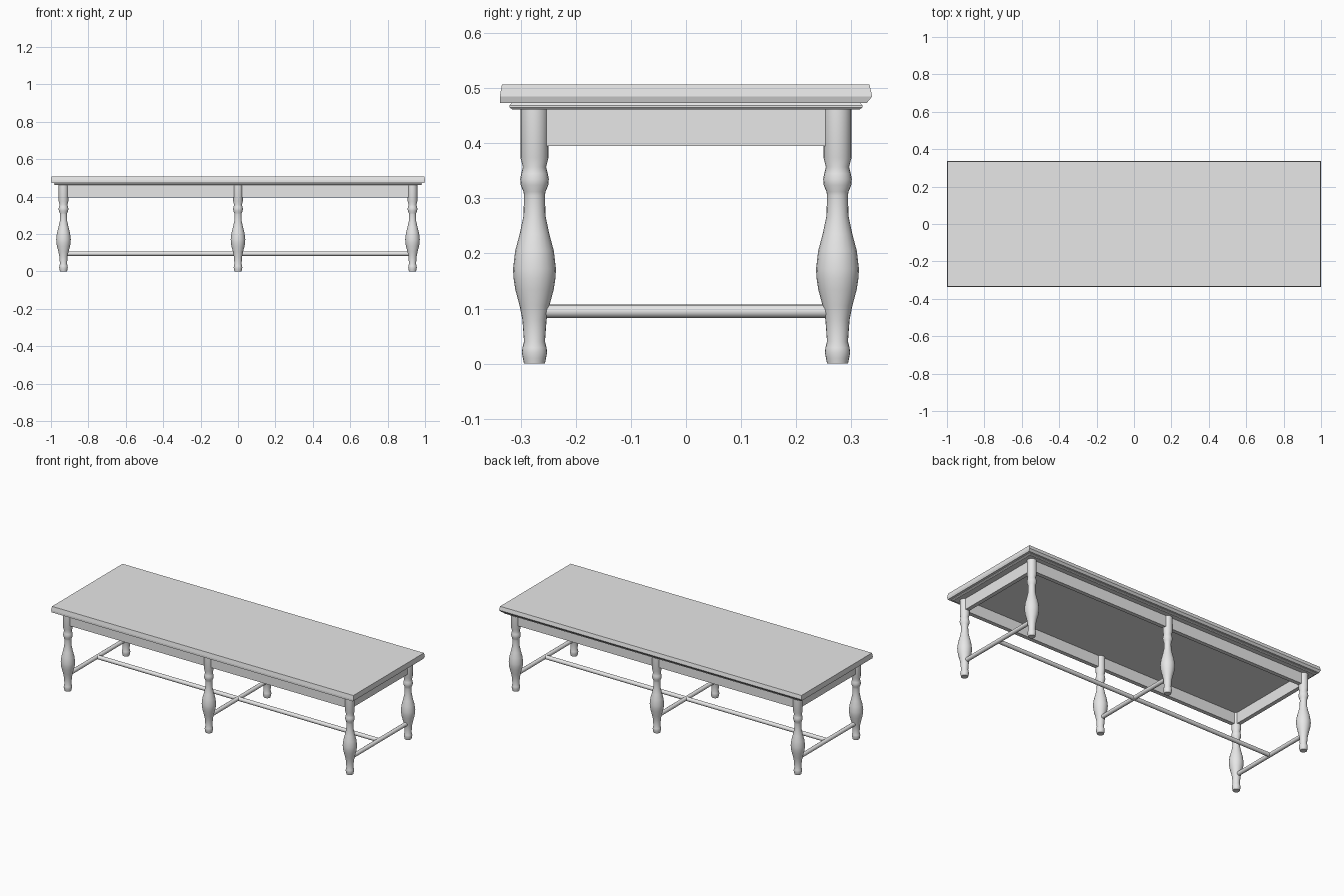
import bpy, bmesh, math
from mathutils import Matrix

if "Cube" in bpy.data.objects:
    bpy.data.objects.remove(bpy.data.objects["Cube"])

mat = bpy.data.materials.new("light grey")
mat.diffuse_color = (0.8, 0.8, 0.8, 1)
mat.use_nodes = True
mat.node_tree.nodes["Principled BSDF"].inputs["Base Color"].default_value = mat.diffuse_color

LEG_X, LEG_Y = 0.933, 0.275


def finish(name, bm, smooth=False):
    bmesh.ops.recalc_face_normals(bm, faces=bm.faces)
    me = bpy.data.meshes.new(name)
    bm.to_mesh(me)
    bm.free()
    me.materials.append(mat)
    ob = bpy.data.objects.new(name, me)
    bpy.context.collection.objects.link(ob)
    if smooth:
        bpy.ops.object.select_all(action='DESELECT')
        ob.select_set(True)
        bpy.context.view_layer.objects.active = ob
        bpy.ops.object.shade_smooth_by_angle(angle=math.radians(40))
    return ob


def loft(bm, rings):
    """Skin a stack of equal-sized point rings and cap both ends."""
    loops = [[bm.verts.new(p) for p in r] for r in rings]
    n = len(loops[0])
    for a, b in zip(loops, loops[1:]):
        for i in range(n):
            j = (i + 1) % n
            bm.faces.new((a[i], a[j], b[j], b[i]))
    bm.faces.new(loops[0])
    bm.faces.new(loops[-1])


def slab(name, layers):
    """Rectangular board with a moulded edge: layers of (z, half x, front y, back y)."""
    bm = bmesh.new()
    loft(bm, [[(-x, f, z), (x, f, z), (x, b, z), (-x, b, z)] for z, x, f, b in layers])
    return finish(name, bm)


def turned(name, profile, x, y, sides=20):
    bm = bmesh.new()
    loft(bm, [[(x + r * math.cos(t), y + r * math.sin(t), z)
               for t in (2 * math.pi * k / sides for k in range(sides))]
              for z, r in profile])
    return finish(name, bm, True)


def rod(name, length, x, axis):
    bm = bmesh.new()
    rot = Matrix.Rotation(math.pi / 2, 4, 'Y' if axis == 'x' else 'X')
    bmesh.ops.create_cone(bm, cap_ends=True, segments=16, radius1=0.012, radius2=0.012,
                          depth=length, matrix=Matrix.Translation((x, 0, 0.095)) @ rot)
    return finish(name, bm, True)


def board(name, size, loc):
    bm = bmesh.new()
    bmesh.ops.create_cube(bm, size=1, matrix=Matrix.Translation(loc) @ Matrix.Diagonal((*size, 1)))
    return finish(name, bm)


# Table top and the moulding under it
slab("table_top", [(0.473, 0.996, -0.338, 0.328), (0.485, 1.0, -0.338, 0.338),
                   (0.507, 0.997, -0.334, 0.333)])
slab("under_moulding", [(0.461, 0.980, -0.315, 0.315), (0.465, 0.984, -0.320, 0.320),
                        (0.469, 0.984, -0.320, 0.320), (0.474, 0.980, -0.315, 0.315)])

# Apron boards between the legs
for s, side in ((-1, "front"), (1, "back")):
    board("apron_" + side, (2 * LEG_X, 0.024, 0.07), (0, s * LEG_Y, 0.43))
for s, side in ((-1, "left"), (1, "right")):
    board("apron_" + side, (0.024, 2 * LEG_Y, 0.07), (s * LEG_X, 0, 0.43))

# Turned legs, (height, radius)
leg_profile = [(0, 0.019), (0.01, 0.021), (0.02, 0.023), (0.029, 0.022), (0.04, 0.019),
               (0.08, 0.022), (0.105, 0.027), (0.135, 0.035), (0.155, 0.038), (0.172, 0.039),
               (0.205, 0.035), (0.235, 0.027), (0.268, 0.020), (0.305, 0.019), (0.312, 0.020),
               (0.324, 0.025), (0.335, 0.026), (0.345, 0.024), (0.357, 0.021), (0.374, 0.0255),
               (0.463, 0.0255)]
for x, col in ((-LEG_X, "left"), (0, "middle"), (LEG_X, "right")):
    for y, row in ((-LEG_Y, "front"), (LEG_Y, "back")):
        turned(f"leg_{row}_{col}", leg_profile, x, y)
    # Cross stretcher joining each pair of legs
    rod("cross_stretcher_" + col, 2 * LEG_Y, x, 'y')

# Long stretcher down the centre
rod("long_stretcher", 2 * LEG_X, 0, 'x')
